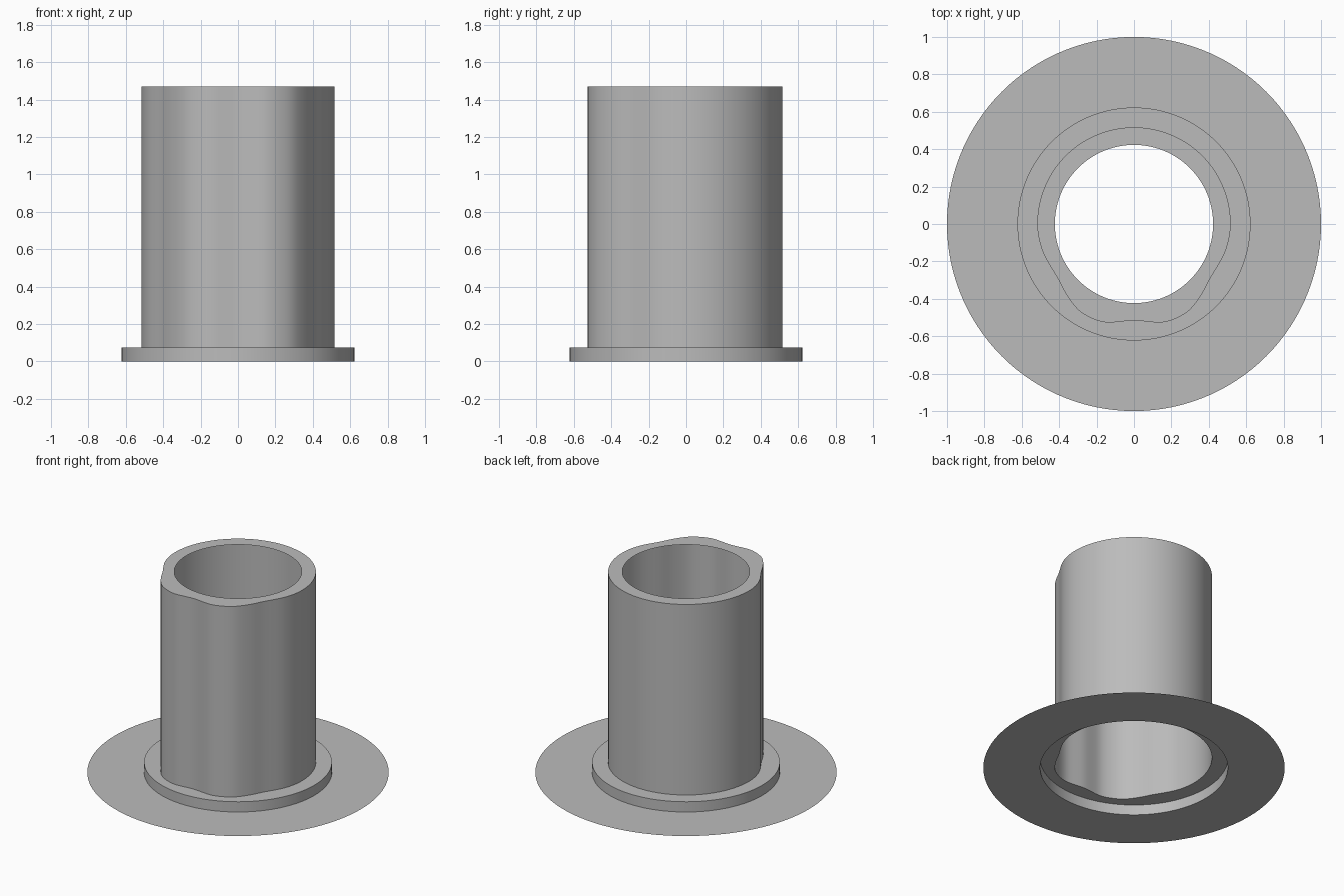
import bpy
import bmesh
from math import sin, cos, pi, degrees, radians

cube = bpy.data.objects.get("Cube")
if cube:
    bpy.data.objects.remove(cube, do_unlink=True)

SIDES = 120
TOP, STEP = 1.47, 0.075

grey = bpy.data.materials.new("plain_grey")
grey.use_nodes = True
colour = (0.5, 0.5, 0.5, 1)
grey.diffuse_color = colour
grey.node_tree.nodes["Principled BSDF"].inputs["Base Color"].default_value = colour

# Tube radius by angle away from the front, with two soft lobes
KEYS = [(0, .513), (8, .526), (16, .550), (24, .553), (32, .551), (42, .526),
        (54, .499), (62, .499), (72, .509), (84, .516), (95, .517), (180, .517)]


def tube_radius(angle):
    a = abs(degrees(angle))
    for (a0, r0), (a1, r1) in zip(KEYS, KEYS[1:]):
        if a <= a1:
            t = (a - a0) / (a1 - a0)
            return r0 + (r1 - r0) * t
    return KEYS[-1][1]


def smooth_radius(angle):
    # Average neighbouring samples to round the outline
    offsets = [radians(d) for d in (-3, -1.5, 0, 1.5, 3)]
    return sum(tube_radius(angle + d) for d in offsets) / len(offsets)


def circle(radius):
    return lambda angle: radius


def skin(name, rings):
    """Open sheet through rings given as (radius function, height)."""
    bm = bmesh.new()
    loops = []
    for radius, z in rings:
        loop = []
        for i in range(SIDES):
            a = 2 * pi * i / SIDES - pi
            r = radius(a)
            loop.append(bm.verts.new((r * sin(a), -r * cos(a), z)))
        loops.append(loop)
    for low, high in zip(loops, loops[1:]):
        for i in range(SIDES):
            j = (i + 1) % SIDES
            bm.faces.new((low[i], low[j], high[j], high[i]))
    mesh = bpy.data.meshes.new(name)
    bm.to_mesh(mesh)
    bm.free()
    mesh.materials.append(grey)
    obj = bpy.data.objects.new(name, mesh)
    bpy.context.collection.objects.link(obj)
    bpy.ops.object.select_all(action='DESELECT')
    obj.select_set(True)
    bpy.context.view_layer.objects.active = obj
    bpy.ops.object.shade_smooth_by_angle(angle=radians(30))


# Flat base sheet, raised collar, lobed tube with an inward top lip
skin("base_disc", [(circle(1), 0), (circle(0.623), 0)])
skin("collar", [(circle(0.623), 0), (circle(0.623), STEP), (smooth_radius, STEP)])
skin("tube", [(smooth_radius, STEP), (smooth_radius, TOP), (circle(0.423), TOP)])
